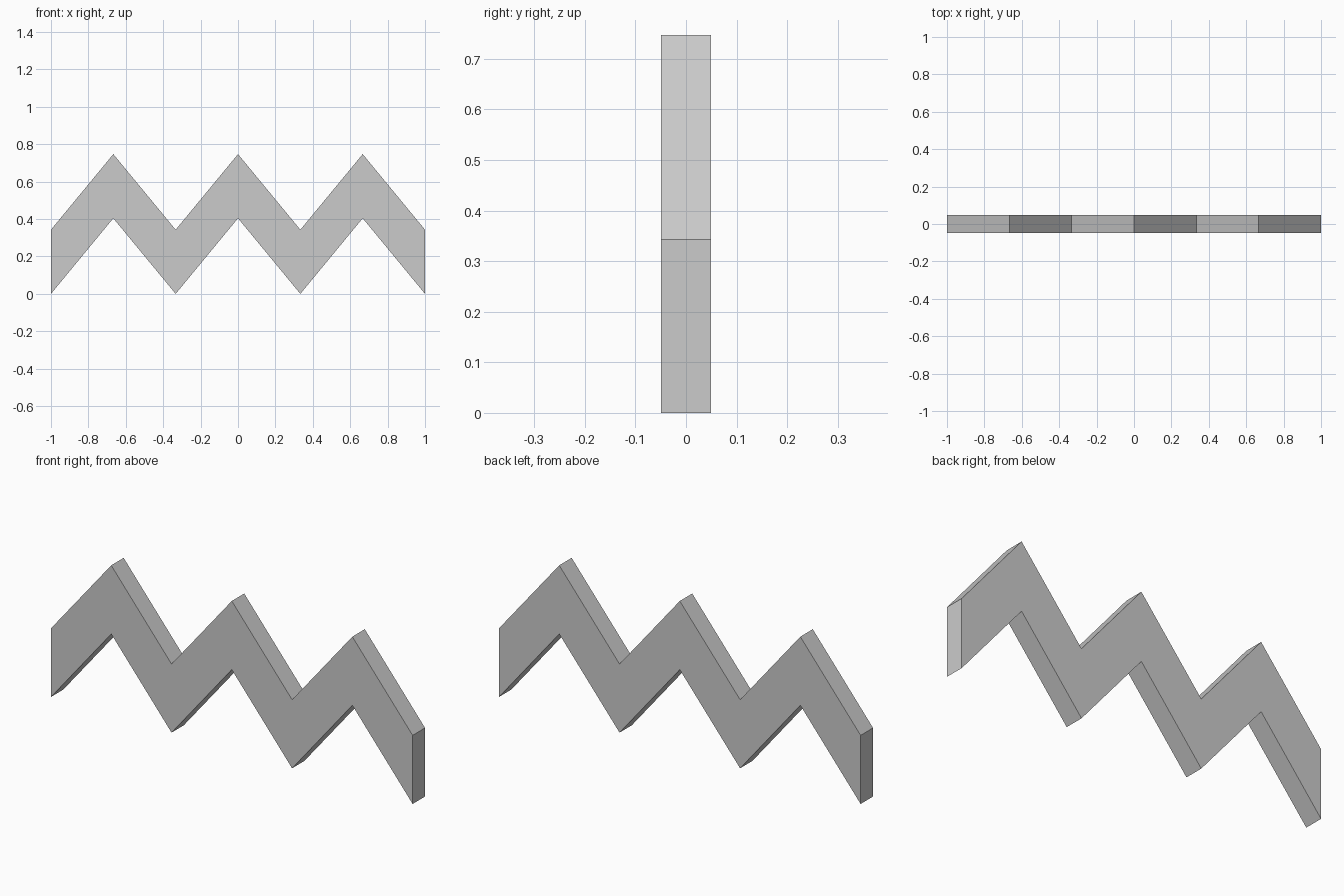
import bpy, bmesh

if "Cube" in bpy.data.objects:
    bpy.data.objects.remove(bpy.data.objects["Cube"])

PEAKS = 3        # number of zigzag peaks
RISE = 0.404     # height from valley to peak
BAND = 0.343     # vertical thickness of the band
DEPTH = 0.098    # front to back

# Zigzag profile: lower edge left to right, then upper edge back
steps = 2 * PEAKS
lower = [(-1 + 2 * i / steps, RISE * (i % 2)) for i in range(steps + 1)]
upper = [(x, z + BAND) for x, z in reversed(lower)]

# Extrude the profile from front to back
bm = bmesh.new()
front = bm.faces.new([bm.verts.new((x, -DEPTH / 2, z)) for x, z in lower + upper])
result = bmesh.ops.extrude_face_region(bm, geom=[front], use_keep_orig=True)
moved = [g for g in result["geom"] if isinstance(g, bmesh.types.BMVert)]
bmesh.ops.translate(bm, verts=moved, vec=(0, DEPTH, 0))
bmesh.ops.recalc_face_normals(bm, faces=bm.faces)

mesh = bpy.data.meshes.new("zigzag_band")
bm.to_mesh(mesh)
bm.free()
band = bpy.data.objects.new("zigzag_band", mesh)
bpy.context.collection.objects.link(band)
